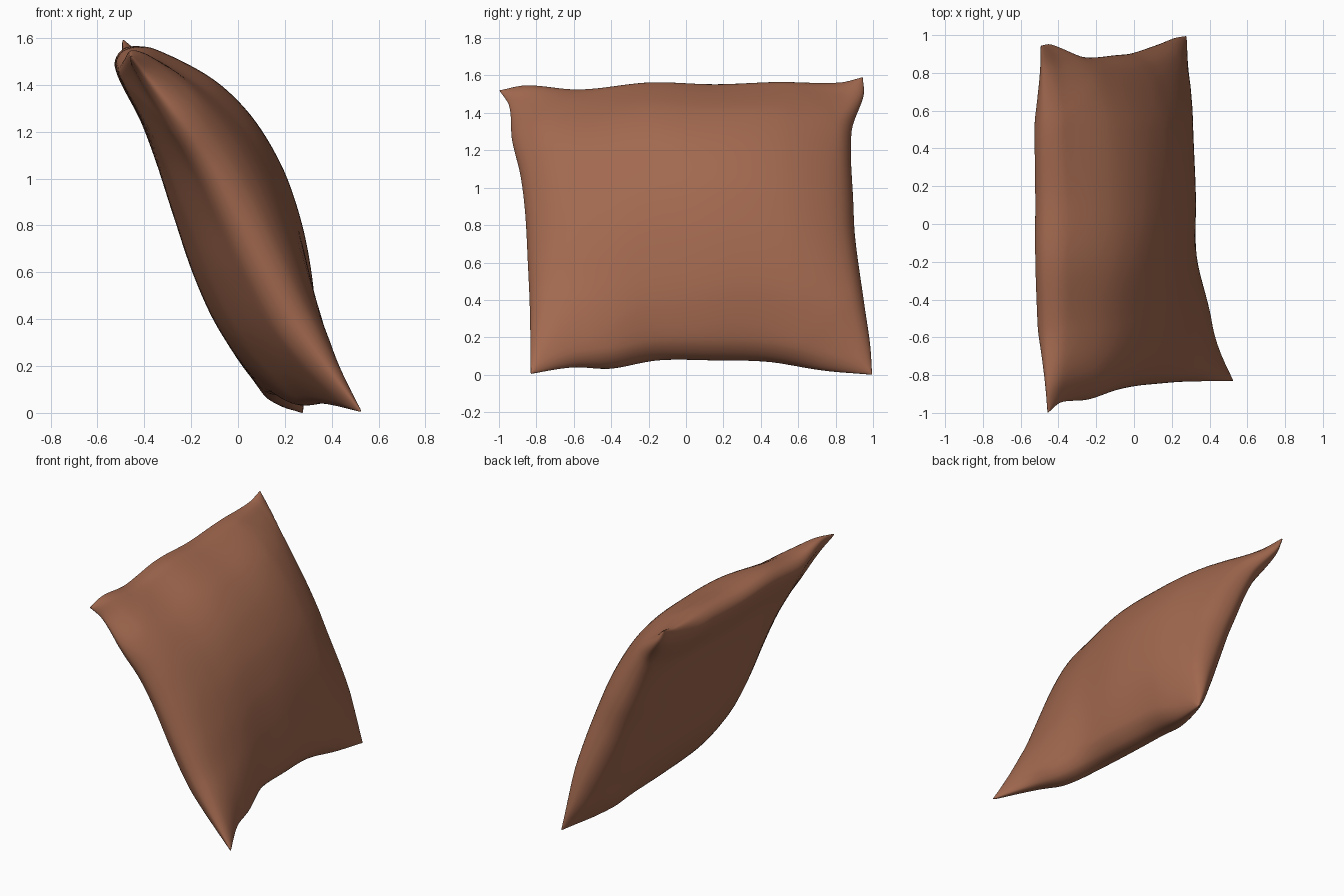
import bpy, bmesh, math
from mathutils import Vector

if "Cube" in bpy.data.objects:
    bpy.data.objects.remove(bpy.data.objects["Cube"])

N = 64                                   # grid cells per side
NORMAL = Vector((0.889, 0.0, 0.457))     # direction the leaning pillow faces


def seam(points):
    """Smooth curve through points, parametrised by chord length 0..1."""
    p = [Vector(q) for q in points]
    d = [0.0]
    for a, b in zip(p, p[1:]):
        d.append(d[-1] + (b - a).length)
    t = [x / d[-1] for x in d]
    last = len(p) - 1

    def slope(i):
        a, b = max(i - 1, 0), min(i + 1, last)
        return (p[b] - p[a]) / (t[b] - t[a])

    def at(s):
        i = 0
        while i < last - 1 and s > t[i + 1]:
            i += 1
        h = t[i + 1] - t[i]
        k = (s - t[i]) / h
        return (p[i] * (2*k**3 - 3*k**2 + 1) + slope(i) * h * (k**3 - 2*k**2 + k)
                + p[i + 1] * (3*k**2 - 2*k**3) + slope(i + 1) * h * (k**3 - k**2))
    return at


# Four pillow corners
TL, TR = (-0.455, -0.998, 1.535), (-0.49, 0.945, 1.605)
BL, BR = (0.525, -0.83, 0.02), (0.275, 0.995, 0.015)

# Seam outlines
top = seam([TL, (-0.46, -0.85, 1.56), (-0.47, -0.57, 1.53), (-0.48, -0.2, 1.565),
            (-0.48, 0.15, 1.555), (-0.485, 0.5, 1.57), (-0.485, 0.82, 1.575), TR])
bottom = seam([BL, (0.40, -0.6, 0.06), (0.33, -0.4, 0.06), (0.25, -0.15, 0.105),
               (0.23, 0.15, 0.105), (0.22, 0.45, 0.095), (0.24, 0.75, 0.04), BR])
left = seam([TL, (-0.39, -0.945, 1.45), (-0.25, -0.93, 1.27), (-0.12, -0.885, 1.08),
             (-0.01, -0.86, 0.88), (0.13, -0.845, 0.6), (0.26, -0.835, 0.37), BL])
right = seam([TR, (-0.44, 0.95, 1.51), (-0.28, 0.885, 1.31), (-0.08, 0.895, 0.92),
              (0.0, 0.905, 0.74), (0.15, 0.955, 0.38), (0.22, 0.985, 0.17), BR])


def middle(u, v):
    """Surface stretched between the four seams (Coons patch)."""
    flat = (Vector(TL)*(1-u)*(1-v) + Vector(TR)*u*(1-v)
            + Vector(BL)*(1-u)*v + Vector(BR)*u*v)
    return top(u)*(1-v) + bottom(u)*v + left(v)*(1-u) + right(v)*u - flat


def dome(t, power):
    return max(0.0, 1 - (2*t - 1)**2) ** power


def rim(u, v):
    """Rounded edge that rises quickly from the seam, slimmer at the corners."""
    du, dv = min(u, 1 - u), min(v, 1 - v)
    k = min(1.0, min(du, dv) / 0.035)
    corner = min(1.0, 0.45 + 2.2 * (du + dv))
    side = min(1.0, 0.6 + 2 * du)
    return math.sqrt(1 - (1 - k)**2) * corner * side


def front_puff(u, v):
    return 0.045 * rim(u, v) + 0.295 * dome(u ** 1.15, 0.55) * dome(v, 0.75)


def back_puff(u, v):
    return -0.065 * rim(u, v) - 0.12 * dome(u, 0.55) * dome(v ** 1.5, 0.7)


# Pillow: two puffed sheets sharing the seam
bm = bmesh.new()
steps = [(1 - math.cos(math.pi * i / N)) / 2 for i in range(N + 1)]
front, back = {}, {}
for i, u in enumerate(steps):
    for j, v in enumerate(steps):
        base = middle(u, v)
        if i in (0, N) or j in (0, N):
            front[i, j] = back[i, j] = bm.verts.new(base)
        else:
            front[i, j] = bm.verts.new(base + NORMAL * front_puff(u, v))
            back[i, j] = bm.verts.new(base + NORMAL * back_puff(u, v))
for i in range(N):
    for j in range(N):
        ring = [(i, j), (i, j + 1), (i + 1, j + 1), (i + 1, j)]
        bm.faces.new([front[k] for k in ring])
        bm.faces.new([back[k] for k in reversed(ring)])
bmesh.ops.recalc_face_normals(bm, faces=bm.faces)

# Rest on the floor
low = min(v.co.z for v in bm.verts)
bmesh.ops.translate(bm, verts=bm.verts, vec=(0, 0, -low))

mesh = bpy.data.meshes.new("pillow")
bm.to_mesh(mesh)
bm.free()
pillow = bpy.data.objects.new("pillow", mesh)
bpy.context.collection.objects.link(pillow)
for f in mesh.polygons:
    f.use_smooth = True

# Brown fabric
fabric = bpy.data.materials.new("brown fabric")
fabric.diffuse_color = (0.36, 0.14, 0.078, 1)
fabric.use_nodes = True
fabric.node_tree.nodes["Principled BSDF"].inputs["Base Color"].default_value = fabric.diffuse_color
mesh.materials.append(fabric)
